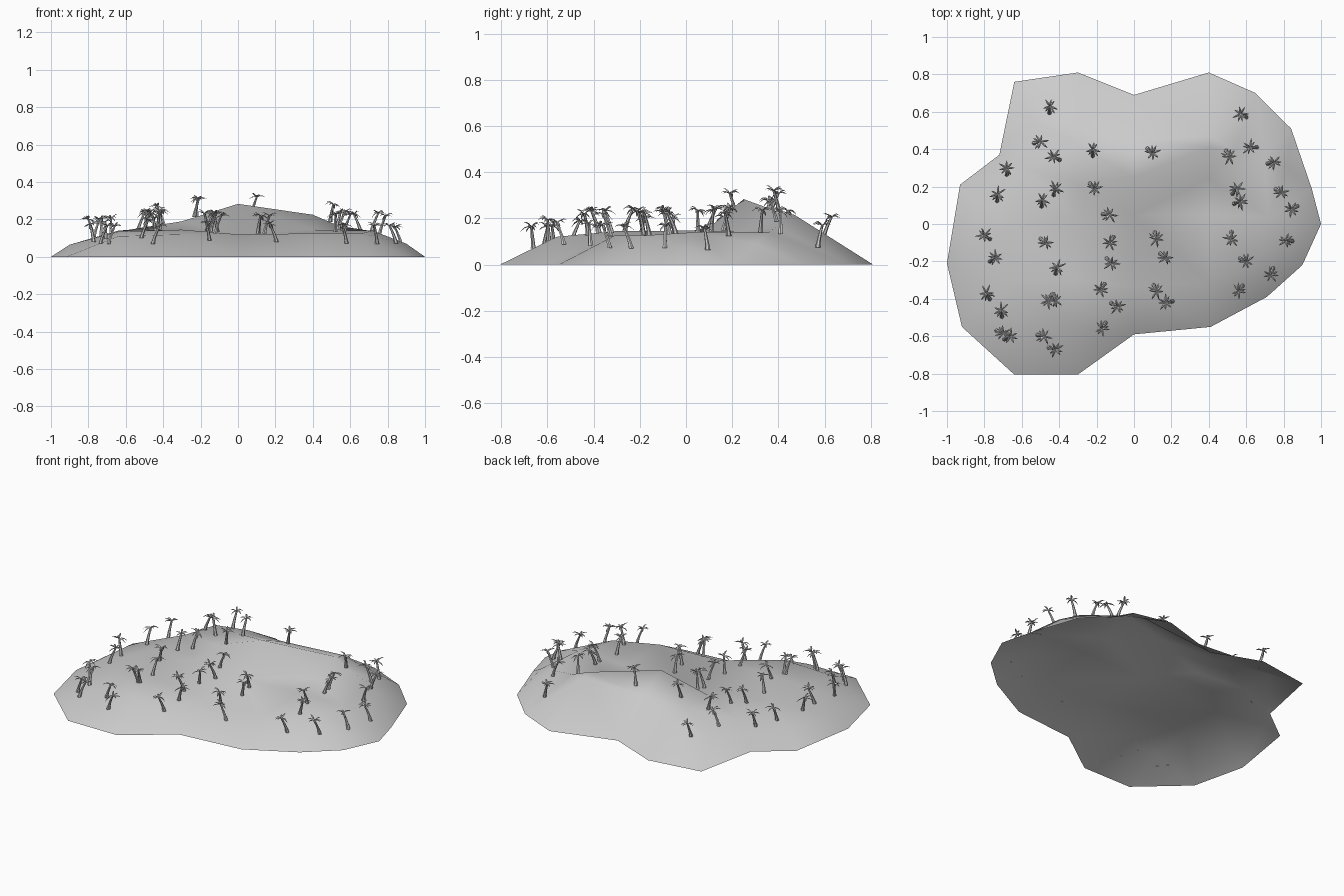
import bpy, bmesh, math, random
from mathutils import Vector
from mathutils.bvhtree import BVHTree
from mathutils.geometry import delaunay_2d_cdt

if "Cube" in bpy.data.objects:
    bpy.data.objects.remove(bpy.data.objects["Cube"])

random.seed(4)


def add_object(name, mesh):
    ob = bpy.data.objects.new(name, mesh)
    bpy.context.collection.objects.link(ob)
    return ob


# Island: open shell from shoreline plus hill control points
shore = [(1, 0), (.95, .19), (.84, .51), (.65, .70), (.40, .81), (0, .69),
         (-.30, .81), (-.64, .76), (-.72, .37), (-.93, .21), (-1, -.21),
         (-.92, -.55), (-.64, -.805), (-.30, -.805), (0, -.59), (.41, -.55),
         (.71, -.39), (.90, -.22)]
slopes = [(-.64, -.56, .11), (-.30, -.56, .12),
          (-.64, -.30, .135), (-.30, -.30, .145), (0, -.34, .12),
          (.40, -.31, .125), (.66, -.20, .125)]
plateau = [(-.90, -.18, .065), (-.64, 0, .14), (-.32, .03, .147), (0, .05, .12),
           (.40, .05, .13), (.72, .04, .14), (.90, 0, .07),
           (.40, .24, .145), (-.86, .16, .065)]
ridge = [(-.58, .30, .145), (-.30, .21, .19), (0, .25, .283), (.40, .41, .225),
         (.54, .39, .165), (.70, .36, .14), (.82, .30, .09)]
back = [(.40, .47, .215), (-.30, .42, .182), (-.30, .54, .155), (-.55, .56, .115),
        (0, .45, .20)]
hills = slopes + plateau + ridge + back

n = len(shore)
r0 = n + len(slopes) + len(plateau)
pts = [Vector(p) for p in shore] + [Vector(p[:2]) for p in hills]
edges = [(i, (i + 1) % n) for i in range(n)] + [(r0 + i, r0 + i + 1) for i in range(6)]
v2, _, tris, orig, _, _ = delaunay_2d_cdt(pts, edges, [], 1, 1e-5)
heights = [0] * n + [p[2] for p in hills]
verts = [Vector((p.x, p.y, heights[o[0]] if o else 0)) for p, o in zip(v2, orig)]
me = bpy.data.meshes.new("island")
me.from_pydata(verts, [], tris)
bm = bmesh.new()
bm.from_mesh(me)
for f in bm.faces:
    f.normal_update()
    if f.normal.z < 0:
        f.normal_flip()
    f.smooth = True
bm.to_mesh(me)
bm.free()
add_object("island", me)
ground = BVHTree.FromPolygons(verts, tris)


# Palm tree: curved tapered trunk with drooping folded fronds
LEAN, HEIGHT = 0.036, 0.094


def palm_mesh(name, fronds):
    bm = bmesh.new()
    rings, sides = 6, 6
    prev = None
    for i in range(rings):
        t = i / (rings - 1)
        c = Vector((LEAN * t ** 1.3, 0, HEIGHT * t))
        r = 0.0115 - 0.006 * t ** 0.7
        ring = [bm.verts.new(c + Vector((r * math.cos(k * math.tau / sides),
                                         r * math.sin(k * math.tau / sides), 0)))
                for k in range(sides)]
        if prev:
            for k in range(sides):
                bm.faces.new((prev[k], prev[(k + 1) % sides],
                              ring[(k + 1) % sides], ring[k]))
        prev = ring
    bm.faces.new(prev)
    top = Vector((LEAN, 0, HEIGHT))
    for j in range(fronds):
        a = j * math.tau / fronds + random.uniform(-.3, .3)
        out = Vector((math.cos(a), math.sin(a), 0))
        side = Vector((-out.y, out.x, 0))
        length = random.uniform(.036, .05)
        rise = random.uniform(.012, .038)
        drop = random.uniform(.035, .052)
        prev = None
        for t, w in ((0, .002), (.3, .0055), (.65, .005), (1, .0008)):
            c = top + out * length * t + Vector((0, 0, rise * t * 1.6 - drop * t * t))
            row = [bm.verts.new(c + side * w * s - Vector((0, 0, w * .7 * abs(s))))
                   for s in (-1, 0, 1)]
            if prev:
                for k in range(2):
                    bm.faces.new((prev[k], row[k], row[k + 1], prev[k + 1]))
            prev = row
    me = bpy.data.meshes.new(name)
    bm.to_mesh(me)
    bm.free()
    return me


palms = [palm_mesh("palm_tree_%d" % k, 7 + k % 2) for k in range(4)]

# Crown positions seen from above
crowns = [(-.45, .63), (.57, .59), (-.50, .44), (-.43, .36), (-.22, .40), (.10, .38),
          (.51, .36), (.62, .41), (.75, .33), (-.68, .30), (-.73, .16), (-.42, .19),
          (-.49, .13), (-.21, .19), (.55, .19), (.57, .12), (.79, .17), (.84, .08),
          (-.13, .05), (-.80, -.06), (-.47, -.10), (-.13, -.10), (.12, -.08),
          (.52, -.08), (.81, -.09), (-.74, -.18), (-.41, -.23), (-.12, -.21),
          (.17, -.18), (.60, -.20), (-.79, -.37), (-.46, -.41), (-.42, -.41),
          (-.18, -.35), (.12, -.36), (.17, -.42), (.56, -.36), (.73, -.27),
          (-.71, -.46), (-.09, -.44), (-.70, -.58), (-.66, -.60), (-.48, -.60),
          (-.42, -.67), (-.17, -.56)]
for i, (x, y) in enumerate(crowns):
    a = random.uniform(0, math.tau)
    bx, by = x - LEAN * math.cos(a), y - LEAN * math.sin(a)
    hit = ground.ray_cast(Vector((bx, by, 1)), Vector((0, 0, -1)))[0]
    ob = add_object("palm_tree", palms[i % 4])
    ob.location = hit + Vector((0, 0, .004)) if hit else (bx, by, .05)
    ob.rotation_euler.z = a
